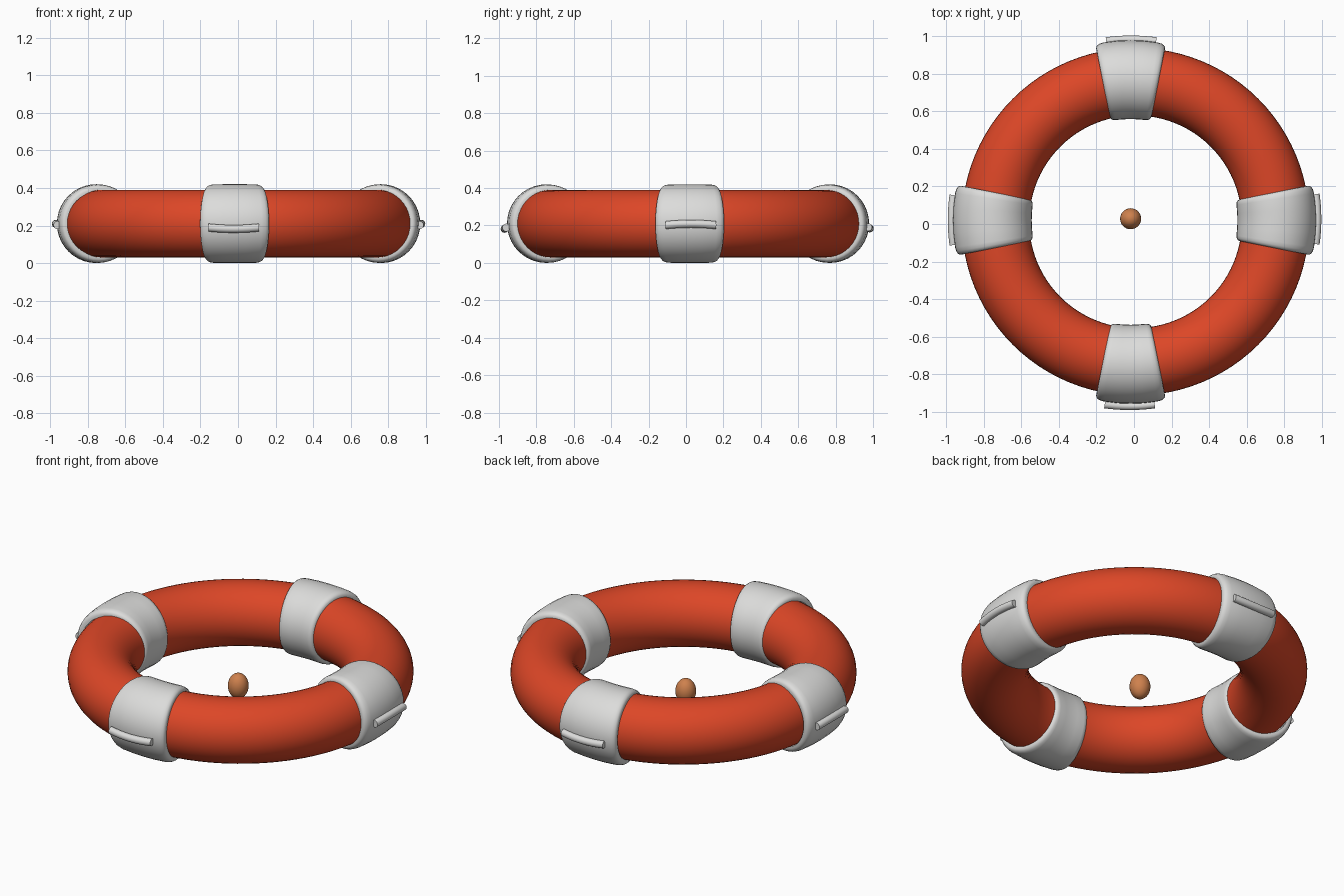
import bpy, bmesh, math
from mathutils import Vector

if "Cube" in bpy.data.objects:
    bpy.data.objects.remove(bpy.data.objects["Cube"])


def material(name, rgb):
    m = bpy.data.materials.new(name)
    m.diffuse_color = (*rgb, 1)
    m.use_nodes = True
    m.node_tree.nodes["Principled BSDF"].inputs["Base Color"].default_value = m.diffuse_color
    return m


RED = material("orange_red", (0.72, 0.062, 0.02))
WHITE = material("off_white", (0.72, 0.72, 0.71))
TAN = material("tan_orange", (0.62, 0.22, 0.075))


def finish(ob, name, mat, angle=50):
    ob.name = name
    ob.data.materials.append(mat)
    bpy.ops.object.select_all(action='DESELECT')
    ob.select_set(True)
    bpy.context.view_layer.objects.active = ob
    bpy.ops.object.shade_smooth_by_angle(angle=math.radians(angle))


def arc_tube(name, stations, sides, mat, location, turn, cap):
    """Tube along an arc about z; stations are (angle, arc radius, height, tube radius)."""
    bm = bmesh.new()
    rings = []
    for a, R, z, r in stations:
        ring = []
        for i in range(sides):
            t = 2 * math.pi * i / sides
            d = R + r * math.cos(t)
            ring.append(bm.verts.new((d * math.cos(a), d * math.sin(a), z + r * math.sin(t))))
        rings.append(ring)
    for p, q in zip(rings, rings[1:]):
        for i in range(sides):
            j = (i + 1) % sides
            bm.faces.new((p[i], p[j], q[j], q[i]))
    if cap:
        bm.faces.new(rings[0])
        bm.faces.new(rings[-1])
    bmesh.ops.recalc_face_normals(bm, faces=bm.faces)
    me = bpy.data.meshes.new(name)
    bm.to_mesh(me)
    bm.free()
    ob = bpy.data.objects.new(name, me)
    bpy.context.collection.objects.link(ob)
    ob.location = location
    ob.rotation_euler.z = turn
    finish(ob, name, mat)


# Main float ring
bpy.ops.mesh.primitive_torus_add(major_radius=0.746, minor_radius=0.18, major_segments=96,
                                 minor_segments=40, location=(0.008, 0.012, 0.21))
finish(bpy.context.object, "float_ring", RED)

# Band profile: rounded shoulders falling to the ring at both ends
HALF = 0.196
shoulder = [(1.0, 0.172), (1.0, 0.184), (0.985, 0.193), (0.95, 0.2), (0.88, 0.206), (0.76, 0.209)]
profile = [(-f, r) for f, r in shoulder] + [(-0.35, 0.21), (0, 0.21), (0.35, 0.21)] \
    + [(f, r) for f, r in reversed(shoulder)]
band = [(f * HALF, 0.758, 0, r) for f, r in profile]

# Four bands, each with a short grab rope on its outer face
# side name: (turn, band offset, rope offset, rope height, sag)
sides = {
    "right": (0, (0.003, 0.02), (0.003, 0.026), 0.209, -0.007),
    "back": (90, (-0.018, 0.011), (-0.015, 0.009), 0.184, 0.007),
    "left": (180, (0.003, 0.02), (0.003, 0.021), 0.209, -0.007),
    "front": (270, (-0.018, 0.011), (-0.023, 0.004), 0.182, 0.007),
}
for side, (turn, off, rope_off, height, sag) in sides.items():
    turn = math.radians(turn)
    arc_tube(side + "_band", band, 40, WHITE, (*off, 0.21), turn, False)
    rope = []
    for k in range(-6, 7):
        u = k / 6
        rope.append((u * 0.137, 0.974, sag * u * u, 0.021))
    arc_tube(side + "_grab_rope", rope, 16, WHITE, (*rope_off, height), turn, True)

# Small egg-shaped bead in the middle
bpy.ops.mesh.primitive_uv_sphere_add(segments=32, ring_count=20, radius=1, location=(-0.018, 0.028, 0.112))
bpy.context.object.scale = (0.056, 0.056, 0.072)
finish(bpy.context.object, "centre_bead", TAN)
